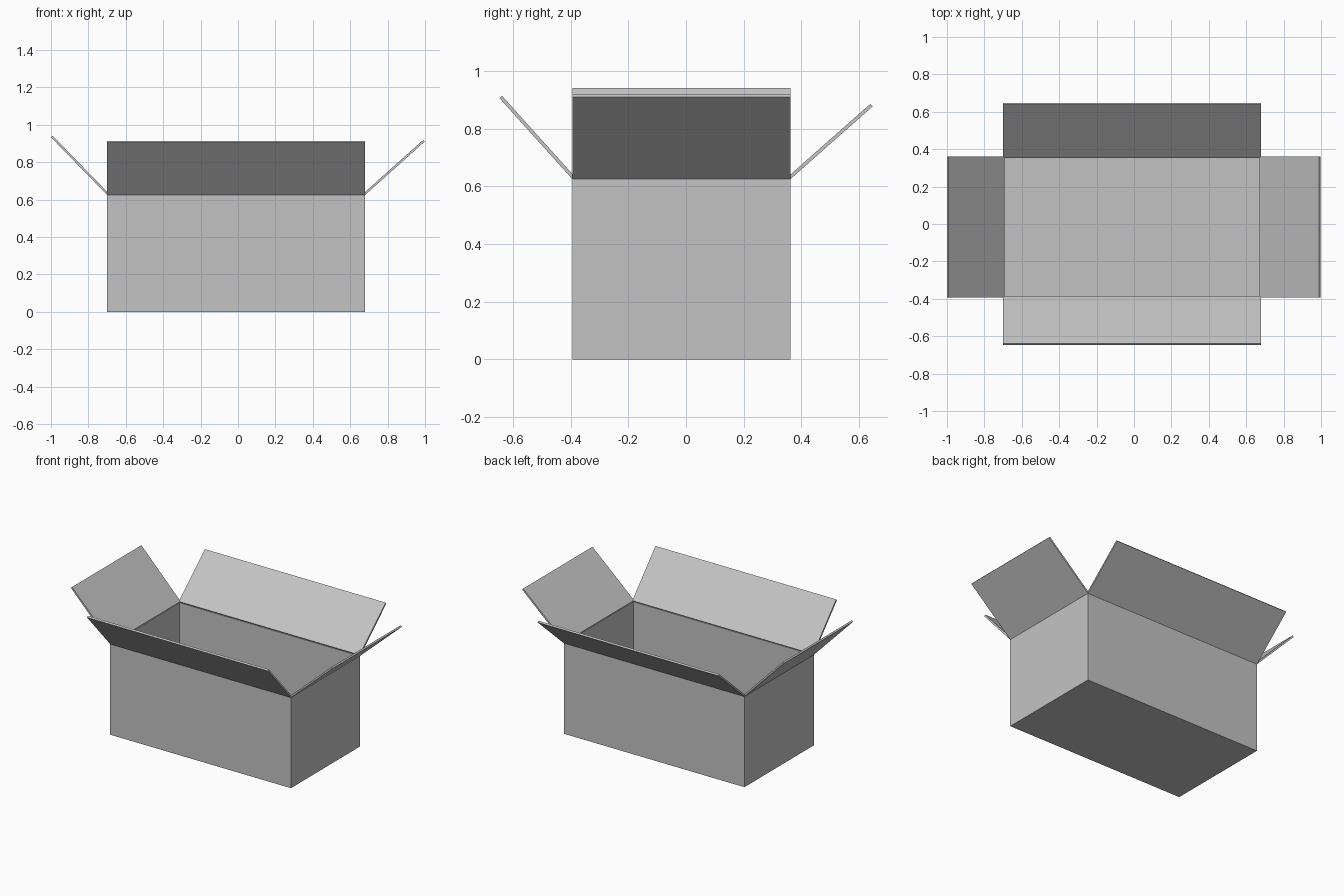
import bpy
import bmesh
from mathutils import Vector

cube = bpy.data.objects.get("Cube")
if cube:
    bpy.data.objects.remove(cube, do_unlink=True)

# Box extents, rim height and board thicknesses
X0, X1, Y0, Y1, RIM = -0.70, 0.68, -0.394, 0.362, 0.625
WALL, FLAP = 0.005, 0.012

card = bpy.data.materials.new("grey cardboard")
card.use_nodes = True
GREY = (0.55, 0.55, 0.55, 1)
card.diffuse_color = GREY
card.node_tree.nodes["Principled BSDF"].inputs["Base Color"].default_value = GREY


def finish(name, bm):
    bmesh.ops.recalc_face_normals(bm, faces=bm.faces)
    mesh = bpy.data.meshes.new(name)
    bm.to_mesh(mesh)
    bm.free()
    mesh.materials.append(card)
    obj = bpy.data.objects.new(name, mesh)
    bpy.context.collection.objects.link(obj)
    return obj


# Open carton: floor and four thin walls
bm = bmesh.new()
bmesh.ops.create_cube(bm, size=1)
for v in bm.verts:
    v.co = (X1 if v.co.x > 0 else X0, Y1 if v.co.y > 0 else Y0, RIM if v.co.z > 0 else 0)
bmesh.ops.recalc_face_normals(bm, faces=bm.faces)
lid = [f for f in bm.faces if f.normal.z > 0.5]
bmesh.ops.delete(bm, geom=lid, context='FACES')
carton = finish("carton_body", bm)
board = carton.modifiers.new("board", 'SOLIDIFY')
board.thickness = WALL
board.offset = -1
board.use_even_offset = True


def flap(name, start, end, lean):
    """Board hinged on the rim edge start-end, leaning out to the offset lean."""
    start, end, lean = Vector(start), Vector(end), Vector(lean)
    inward = (end - start).cross(lean).normalized()
    if inward.z < 0:
        inward.negate()
    bm = bmesh.new()
    sheet = bm.faces.new([bm.verts.new(p) for p in (start, end, end + lean, start + lean)])
    result = bmesh.ops.extrude_face_region(bm, geom=[sheet], use_keep_orig=True)
    moved = [v for v in result["geom"] if isinstance(v, bmesh.types.BMVert)]
    bmesh.ops.translate(bm, verts=moved, vec=inward * FLAP)
    return finish(name, bm)


# Four flaps folded outward
flap("front_flap", (X0, Y0, RIM), (X1, Y0, RIM), (0, -0.253, 0.281))
flap("back_flap", (X0, Y1, RIM), (X1, Y1, RIM), (0, 0.285, 0.252))
flap("right_flap", (X0, Y0, RIM), (X0, Y1, RIM), (-0.30, 0, 0.308))
flap("left_flap", (X1, Y0, RIM), (X1, Y1, RIM), (0.318, 0, 0.285))
